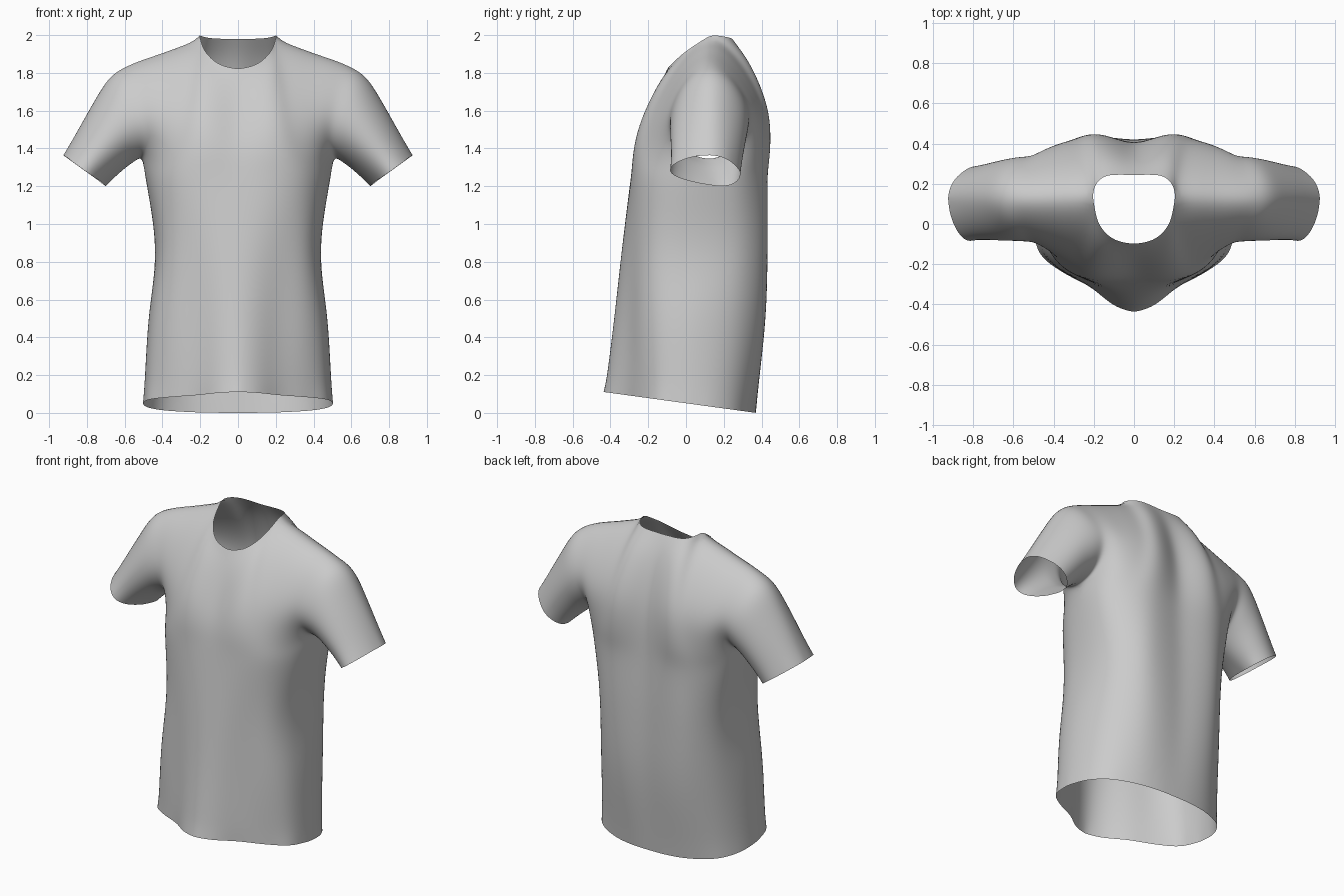
import bpy, bmesh, math
from mathutils import Vector

if "Cube" in bpy.data.objects:
    bpy.data.objects.remove(bpy.data.objects["Cube"])

N = 16  # columns per quarter of the shirt


def V(pts):
    return [Vector(p) for p in pts]


def catmull(p, s):
    i = min(int(s), len(p) - 2)
    f = s - i
    b, c = p[i], p[i + 1]
    a = p[i - 1] if i else 2 * b - c
    d = p[i + 2] if i + 2 < len(p) else 2 * c - b
    return 0.5 * (2 * b + (c - a) * f + (2 * a - 5 * b + 4 * c - d) * f * f
                  + (3 * b - a - 3 * c + d) * f ** 3)


def resample(pts, n=N):
    """n + 1 evenly spaced points on a smooth curve through pts."""
    m = 24 * (len(pts) - 1)
    dense = [catmull(pts, k / 24) for k in range(m + 1)]
    dist = [0.0]
    for a, b in zip(dense, dense[1:]):
        dist.append(dist[-1] + (b - a).length)
    out, k = [], 0
    for j in range(n + 1):
        t = dist[-1] * j / n
        while k < m - 1 and dist[k + 1] < t:
            k += 1
        out.append(dense[k].lerp(dense[k + 1], (t - dist[k]) / (dist[k + 1] - dist[k])))
    out[-1] = dense[-1]
    return out


def loft(rings, per):
    steps = per * (len(rings) - 1)
    return [[catmull(col, r / per) for col in zip(*rings)] for r in range(steps + 1)]


def coons(bottom, top, left, right, bulge):
    """Patch between four edges, pushed out in y towards its upper middle."""
    rows, nu, nv = [], len(bottom) - 1, len(left) - 1
    for j in range(nv + 1):
        t, row = j / nv, []
        for i in range(nu + 1):
            u = i / nu
            p = bottom[i].lerp(top[i], t) + left[j].lerp(right[j], u)
            p -= bottom[0].lerp(bottom[-1], u).lerp(top[0].lerp(top[-1], u), t)
            p.y += bulge * math.sin(math.pi * u) * 9.48 * t ** 3 * (1 - t)
            row.append(p)
        rows.append(row)
    return rows


def level(pts, z, tilt=0.0):
    return [Vector((x, y, z - tilt * y)) for x, y in pts]


# Torso sections, front half then back half, meeting at the side seam
hem_f = level([(0, -.44), (.1, -.405), (.22, -.312), (.355, -.24), (.47, -.147), (.505, 0)], .051, .137)
hem_b = level([(.505, 0), (.485, .14), (.41, .26), (.27, .335), (.13, .365), (0, .37)], .051, .137)
low_f = level([(0, -.39), (.1, -.365), (.22, -.295), (.36, -.235), (.452, -.135), (.48, .02)], .48)
low_b = level([(.48, .02), (.46, .16), (.4, .295), (.27, .4), (.13, .422), (0, .41)], .48)
waist_f = level([(0, -.34), (.1, -.33), (.225, -.285), (.36, -.212), (.42, -.095), (.437, .06)], .88)
waist_b = level([(.437, .06), (.435, .18), (.4, .31), (.28, .42), (.14, .433), (0, .415)], .88)
chest_f = V([(0, -.292, 1.25), (.2, -.285, 1.25), (.355, -.225, 1.25), (.445, -.105, 1.25),
             (.487, .02, 1.3), (.51, .12, 1.35)])
chest_b = V([(.51, .12, 1.35), (.495, .22, 1.3), (.455, .3, 1.25), (.375, .375, 1.25),
             (.25, .43, 1.25), (.12, .425, 1.25), (0, .402, 1.25)])

# Armhole seam and sleeve sections, from underarm to top
arm_f = V([(.51, .12, 1.35), (.495, 0, 1.385), (.485, -.08, 1.47), (.495, -.095, 1.57),
           (.525, -.045, 1.7), (.55, .03, 1.805), (.575, .12, 1.863)])
arm_b = V([(.51, .12, 1.35), (.5, .22, 1.38), (.495, .3, 1.46), (.51, .345, 1.57),
           (.535, .3, 1.7), (.56, .205, 1.818), (.575, .12, 1.863)])
cap_f = V([(.55, .14, 1.32), (.555, .03, 1.35), (.555, -.06, 1.43), (.57, -.092, 1.53),
           (.61, -.05, 1.66), (.65, .03, 1.762), (.69, .12, 1.783)])
cap_b = V([(.55, .14, 1.32), (.55, .22, 1.35), (.555, .305, 1.43), (.58, .338, 1.54),
           (.625, .295, 1.67), (.668, .205, 1.767), (.69, .12, 1.783)])
mid_f = V([(.6, .15, 1.285), (.61, .05, 1.31), (.62, -.05, 1.38), (.65, -.09, 1.46),
           (.7, -.06, 1.55), (.755, .03, 1.61), (.787, .13, 1.624)])
mid_b = V([(.6, .15, 1.285), (.61, .24, 1.31), (.63, .305, 1.39), (.67, .32, 1.47),
           (.715, .28, 1.56), (.765, .2, 1.61), (.787, .13, 1.624)])
cuff_f = V([(.7, .17, 1.2), (.72, .05, 1.22), (.765, -.05, 1.25), (.815, -.088, 1.285),
            (.87, -.05, 1.325), (.912, .04, 1.357), (.926, .13, 1.365)])
cuff_b = V([(.7, .17, 1.2), (.71, .24, 1.207), (.76, .285, 1.245), (.82, .28, 1.288),
            (.885, .23, 1.335), (.915, .18, 1.357), (.926, .13, 1.365)])

# Neckline, shoulder line and centre lines
neck_f = V([(0, -.1, 1.82), (.1, -.078, 1.845), (.175, 0, 1.915), (.205, .13, 2.0)])
neck_b = V([(0, .245, 1.978), (.14, .24, 1.983), (.195, .19, 1.995), (.205, .13, 2.0)])
shoulder = V([(.205, .13, 2.0), (.28, .13, 1.98), (.4, .125, 1.93), (.5, .12, 1.894), (.575, .12, 1.863)])
centre_f = V([(0, -.292, 1.25), (0, -.262, 1.4), (0, -.205, 1.56), (0, -.15, 1.7), (0, -.1, 1.82)])
centre_b = V([(0, .402, 1.25), (0, .388, 1.5), (0, .352, 1.7), (0, .3, 1.87), (0, .245, 1.978)])

R = resample
yoke = R(shoulder, N // 2)[1:]
grids = [
    loft([R(hem_f), R(low_f), R(waist_f), R(chest_f)], 6),
    loft([R(hem_b), R(low_b), R(waist_b), R(chest_b)], 6),
    coons(R(chest_f), R(neck_f, N // 2) + yoke, R(centre_f), R(arm_f), -.025),
    coons(R(chest_b)[::-1], R(neck_b, N // 2) + yoke, R(centre_b), R(arm_b), .015),
    loft([R(arm_f), R(cap_f), R(mid_f), R(cuff_f)], 4),
    loft([R(arm_b), R(cap_b), R(mid_b), R(cuff_b)], 4),
]

# Weld the patches of both halves into one cloth surface
bm = bmesh.new()
for side in (1, -1):
    for g in grids:
        vs = [[bm.verts.new((p.x * side, p.y, p.z)) for p in row] for row in g]
        for a, b in zip(vs, vs[1:]):
            for i in range(len(a) - 1):
                bm.faces.new((a[i], a[i + 1], b[i + 1], b[i]))
bmesh.ops.remove_doubles(bm, verts=bm.verts[:], dist=1e-4)

# Relax the seams, keeping the open edges fixed
inner = [v for v in bm.verts if not v.is_boundary]
for _ in range(4):
    bmesh.ops.smooth_vert(bm, verts=inner, factor=0.5,
                          use_axis_x=True, use_axis_y=True, use_axis_z=True)
bmesh.ops.recalc_face_normals(bm, faces=bm.faces[:])
bm.normal_update()
front = min(bm.faces, key=lambda f: f.calc_center_median().y)
if front.normal.y > 0:
    bmesh.ops.reverse_faces(bm, faces=bm.faces[:])
for f in bm.faces:
    f.smooth = True

mesh = bpy.data.meshes.new("shirt")
bm.to_mesh(mesh)
bm.free()
shirt = bpy.data.objects.new("shirt", mesh)
bpy.context.collection.objects.link(shirt)
sub = shirt.modifiers.new("smooth_cloth", 'SUBSURF')
sub.levels = sub.render_levels = 1
